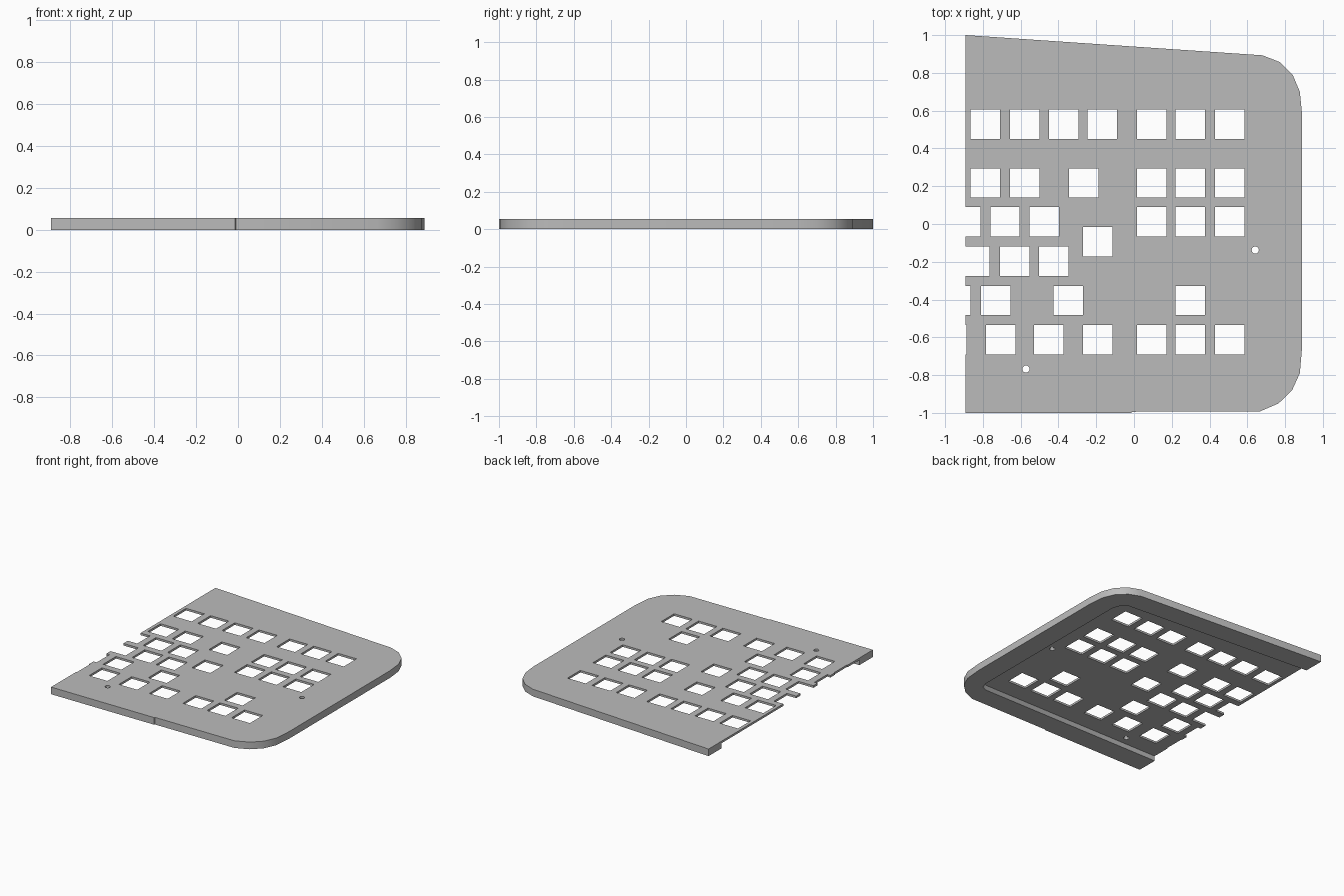
import bpy
import bmesh
from mathutils import Matrix, Vector

cube = bpy.data.objects.get("Cube")
if cube:
    bpy.data.objects.remove(cube, do_unlink=True)

TOP = 0.055
PLATE = 0.016
KEY = 0.156
LEFT = -0.892


def add_object(name, bm):
    bmesh.ops.recalc_face_normals(bm, faces=bm.faces)
    mesh = bpy.data.meshes.new(name)
    bm.to_mesh(mesh)
    bm.free()
    obj = bpy.data.objects.new(name, mesh)
    bpy.context.collection.objects.link(obj)
    return obj


def prism(name, outline, z0, z1):
    bm = bmesh.new()
    base = bm.faces.new([bm.verts.new((x, y, z0)) for x, y in outline])
    grown = bmesh.ops.extrude_face_region(bm, geom=[base])
    verts = [v for v in grown["geom"] if isinstance(v, bmesh.types.BMVert)]
    bmesh.ops.translate(bm, verts=verts, vec=(0, 0, z1 - z0))
    return add_object(name, bm)


# Body with a sloping back edge and faceted round corners on one side
body = prism("keyboard_plate", [
    (LEFT, -1), (-0.015, -1), (-0.01, -0.994), (0.665, -0.993),
    (0.765, -0.95), (0.837, -0.88), (0.878, -0.79), (0.89, -0.65),
    (0.89, 0.58), (0.878, 0.7), (0.84, 0.79), (0.77, 0.858),
    (0.68, 0.893), (LEFT, 1)], 0, TOP)

# Underside pocket, which leaves a rim on three sides
pocket = prism("pocket_cutter", [
    (-1.1, -0.835), (0.67, -0.835), (0.715, -0.815), (0.73, -0.77),
    (0.73, 0.63), (0.71, 0.69), (0.66, 0.73), (-1.1, 0.855)],
    -0.1, TOP - PLATE)

# Key openings: row height, then the centres across the row
pad = [0.093, 0.299, 0.508]
rows = [
    (0.527, [-0.788, -0.579, -0.373, -0.167] + pad),
    (0.217, [-0.788, -0.579, -0.267] + pad),
    (0.011, [-0.89, -0.683, -0.476] + pad),
    (-0.095, [-0.193]),
    (-0.198, [-0.843, -0.632, -0.426]),
    (-0.405, [-0.943, -0.733, -0.347, 0.299]),
    (-0.614, [-0.964, -0.706, -0.452, -0.193] + pad),
]
bm = bmesh.new()
for y, centres in rows:
    for x in centres:
        place = Matrix.Translation((x, y, TOP)) @ Matrix.Diagonal((KEY, KEY, 0.1, 1))
        bmesh.ops.create_cube(bm, size=1, matrix=place)

# Screw holes
for x, y in [(0.642, -0.138), (-0.572, -0.768)]:
    bmesh.ops.create_cone(bm, cap_ends=True, segments=16, radius1=0.019,
                          radius2=0.019, depth=0.1,
                          matrix=Matrix.Translation(Vector((x, y, TOP))))
openings = add_object("opening_cutter", bm)

# Cut the body, bake the result and drop the cutters
for cutter in (pocket, openings):
    cutter.hide_render = True
    mod = body.modifiers.new(cutter.name, "BOOLEAN")
    mod.operation = "DIFFERENCE"
    mod.solver = "EXACT"
    mod.object = cutter
graph = bpy.context.evaluated_depsgraph_get()
baked = bpy.data.meshes.new_from_object(body.evaluated_get(graph))
body.modifiers.clear()
body.data = baked
for cutter in (pocket, openings):
    bpy.data.objects.remove(cutter, do_unlink=True)

# Grey finish
grey = bpy.data.materials.new("plain_grey")
grey.use_nodes = True
colour = (0.5, 0.5, 0.5, 1)
grey.diffuse_color = colour
grey.node_tree.nodes["Principled BSDF"].inputs["Base Color"].default_value = colour
body.data.materials.clear()
body.data.materials.append(grey)

# Smooth corner walls with crisp edges
bpy.ops.object.select_all(action="DESELECT")
body.select_set(True)
bpy.context.view_layer.objects.active = body
bpy.ops.object.shade_smooth_by_angle(angle=0.55)
